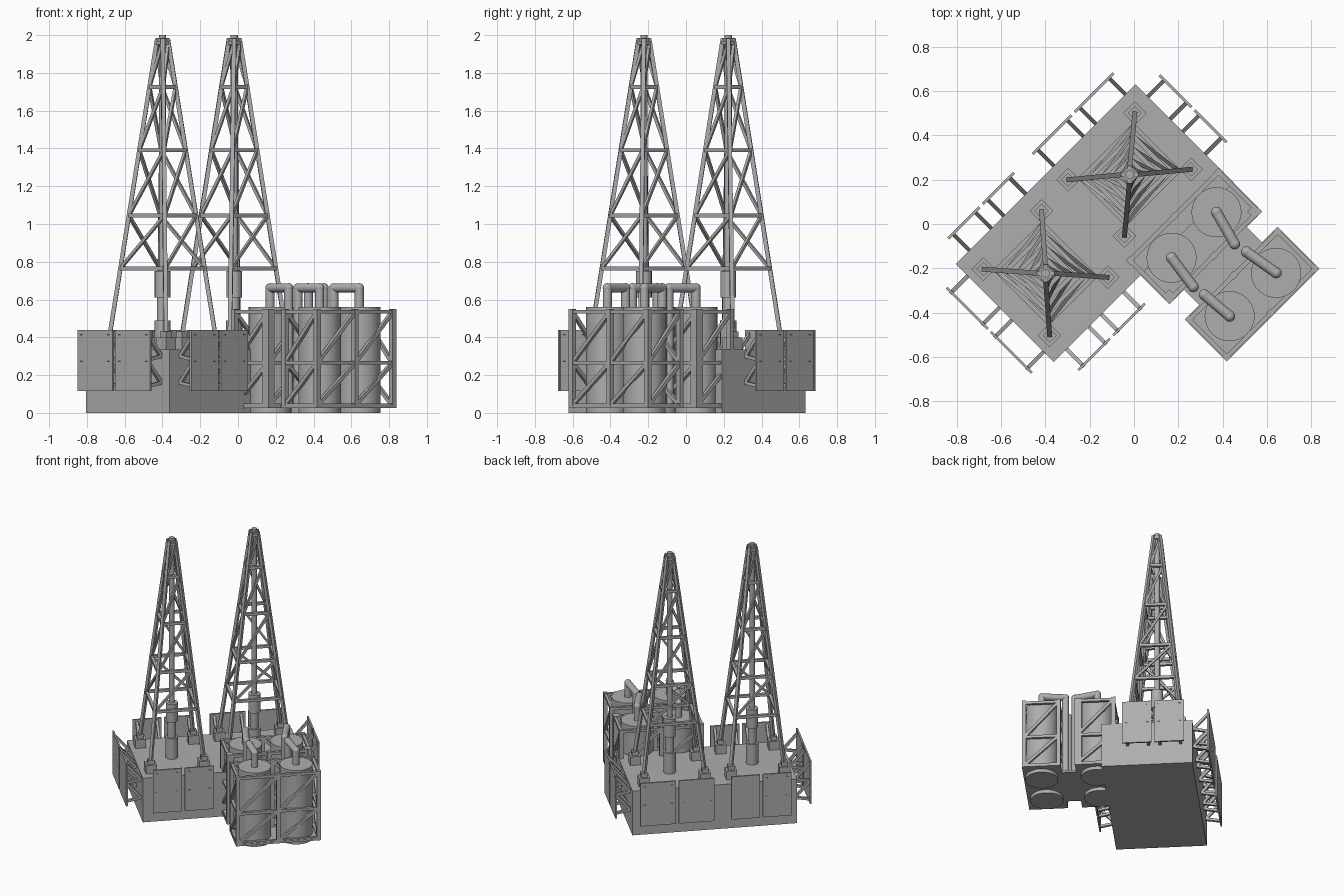
import bpy, bmesh, math
from mathutils import Vector, Matrix

cube = bpy.data.objects.get("Cube")
if cube:
    bpy.data.objects.remove(cube)

grey = bpy.data.materials.new("plain_grey")
grey.use_nodes = True
COLOUR = (0.42, 0.42, 0.42, 1)
grey.diffuse_color = COLOUR
grey.node_tree.nodes["Principled BSDF"].inputs["Base Color"].default_value = COLOUR


class Part:
    """Collects simple shapes in platform axes, then turns them 45 degrees."""

    def __init__(self, name):
        self.name, self.bm = name, bmesh.new()

    def box(self, lo, hi):
        lo, hi = Vector(lo), Vector(hi)
        size = Matrix.Diagonal((*(hi - lo), 1))
        bmesh.ops.create_cube(self.bm, size=1, matrix=Matrix.Translation((lo + hi) / 2) @ size)

    def block(self, u, v, z0, z1, w):
        self.box((u - w / 2, v - w / 2, z0), (u + w / 2, v + w / 2, z1))

    def align(self, a, b):
        d = b - a
        return Matrix.Translation((a + b) / 2) @ d.to_track_quat('Z', 'Y').to_matrix().to_4x4(), d.length

    def beam(self, a, b, w):
        m, length = self.align(Vector(a), Vector(b))
        bmesh.ops.create_cube(self.bm, size=1, matrix=m @ Matrix.Diagonal((w, w, length, 1)))

    def tube(self, a, b, r, sides=16):
        m, length = self.align(Vector(a), Vector(b))
        bmesh.ops.create_cone(self.bm, cap_ends=True, segments=sides, radius1=r,
                              radius2=r, depth=length, matrix=m)

    def finish(self, smooth=False):
        mesh = bpy.data.meshes.new(self.name)
        self.bm.to_mesh(mesh)
        self.bm.free()
        mesh.materials.append(grey)
        ob = bpy.data.objects.new(self.name, mesh)
        ob.rotation_euler.z = math.radians(45)
        bpy.context.collection.objects.link(ob)
        if smooth:
            bpy.ops.object.select_all(action='DESELECT')
            ob.select_set(True)
            bpy.context.view_layer.objects.active = ob
            bpy.ops.object.shade_smooth_by_angle()


# Deck hull
U0, U1, V0, V1, DECK = -0.697, 0.452, -0.184, 0.442, 0.335
hull = Part("deck_hull")
hull.box((U0, V0, 0), (U1, V1, DECK))
hull.finish()


# Side panels standing off the hull on zigzag brackets
def panel_pair(name, axis, edge, out, start, end):
    panels, brackets = Part(name + "_panels"), Part(name + "_brackets")
    face = edge + out * 0.105
    length = (end - start - 0.02) / 2

    def at(along, across, z):
        return (along, across, z) if axis == 'u' else (across, along, z)

    for s in (start, end - length):
        panels.box(at(s, face - 0.006, 0.115), at(s + length, face + 0.006, 0.44))
        for t in (s + 0.03, s + length - 0.03):
            zig = [at(t, face if i % 2 == 0 else edge, z)
                   for i, z in enumerate((0.42, 0.3, 0.28, 0.16, 0.14))]
            for a, b in zip(zig, zig[1:]):
                brackets.beam(a, b, 0.018)
    panels.finish()
    brackets.finish()


panel_pair("back_near", 'u', V1, 1, -0.64, -0.22)
panel_pair("back_far", 'u', V1, 1, -0.10, 0.416)
panel_pair("front", 'u', V0, -1, -0.645, -0.22)
panel_pair("low_end", 'v', U0, -1, -0.15, 0.395)
panel_pair("high_end", 'v', U1, 1, -0.034, 0.393)

# Derrick towers
LOW, TOP = 0.40, 1.98
RINGS = (0.765, 1.045, 1.39, 1.725, 1.96)
CORNERS = ((1, 1), (-1, 1), (-1, -1), (1, -1))


def tower(name, cu, cv, hu, hv):
    def corner(i, z):
        f = (z - LOW) / (TOP - LOW)
        su, sv = CORNERS[i % 4]
        return (cu + su * (hu + (0.02 - hu) * f), cv + sv * (hv + (0.02 - hv) * f), z)

    feet, frame, pipe = Part(name + "_feet"), Part(name + "_frame"), Part(name + "_drill_pipe")
    for i in range(4):
        u, v, _ = corner(i, LOW)
        feet.block(u, v, DECK, 0.40, 0.075)
        feet.block(u, v, 0.40, 0.43, 0.045)
        frame.beam(corner(i, LOW), corner(i, TOP), 0.022)
        for z in RINGS:
            frame.beam(corner(i, z), corner(i + 1, z), 0.02)
        for a, b in zip(RINGS, RINGS[1:]):
            frame.beam(corner(i, a), corner(i + 1, b), 0.016)
    frame.block(cu, cv, 1.965, 1.985, 0.05)
    for z0, z1, r in ((DECK, 0.49, 0.043), (0.49, 0.61, 0.03),
                      (0.61, 0.75, 0.042), (0.75, 2.0, 0.019)):
        pipe.tube((cu, cv, z0), (cu, cv, z1), r)
    feet.finish()
    frame.finish()
    pipe.finish(True)


tower("left_tower", -0.44, 0.125, 0.186, 0.212)
tower("right_tower", 0.144, 0.172, 0.213, 0.18)

# Tank racks: floor plates joined by a narrow bridge
MU0, MU1 = -0.143, 0.45
RACKS = {"inner": (-0.37, -0.09), "outer": (-0.735, -0.468)}
floor = Part("rack_floor")
for v0, v1 in RACKS.values():
    floor.box((MU0, v0, 0.025), (MU1, v1, 0.04))
floor.box((-0.05, -0.468, 0.025), (0.35, -0.37, 0.04))
floor.finish()

# Rack frames: posts, rails and diagonals on every side
LEVELS = (0.04, 0.265, 0.535)
for name, (v0, v1) in RACKS.items():
    rack = Part(name + "_rack_frame")
    a, b, c, d, mid = MU0 + 0.014, MU1 - 0.014, v0 + 0.014, v1 - 0.014, (MU0 + MU1) / 2
    loop = [(a, c), (mid, c), (b, c), (b, d), (mid, d), (a, d)]
    for i, p in enumerate(loop):
        q = loop[(i + 1) % len(loop)]
        rack.block(*p, 0.025, 0.55, 0.028)
        for z in LEVELS:
            rack.beam((*p, z), (*q, z), 0.02)
        for z0, z1 in zip(LEVELS, LEVELS[1:]):
            rack.beam((*p, z0), (*q, z1), 0.02)
    rack.finish()
posts = Part("wide_corner_posts")
for u in (MU0 + 0.025, MU1 - 0.025):
    posts.block(u, -0.345, 0.04, 0.55, 0.046)
posts.finish()

# Tanks with overhead pipes dropping between the racks
for name, tu, tv, eu, ev in (("inner_right", 0.301, -0.226, 0.258, -0.385),
                             ("inner_left", 0.012, -0.228, -0.011, -0.39),
                             ("outer_right", 0.298, -0.61, 0.27, -0.448),
                             ("outer_left", 0.011, -0.6, -0.001, -0.451)):
    tank = Part(name + "_tank")
    tank.tube((tu, tv, 0), (tu, tv, 0.56), 0.113, 32)
    tank.finish(True)
    pipe = Part(name + "_pipe")
    pipe.tube((tu, tv, 0.55), (tu, tv, 0.665), 0.024)
    pipe.tube((tu, tv, 0.662), (eu, ev, 0.662), 0.024)
    pipe.tube((eu, ev, 0.04), (eu, ev, 0.665), 0.024)
    for u, v in ((tu, tv), (eu, ev)):
        bmesh.ops.create_uvsphere(pipe.bm, u_segments=16, v_segments=8, radius=0.025,
                                  matrix=Matrix.Translation((u, v, 0.662)))
    pipe.finish(True)
